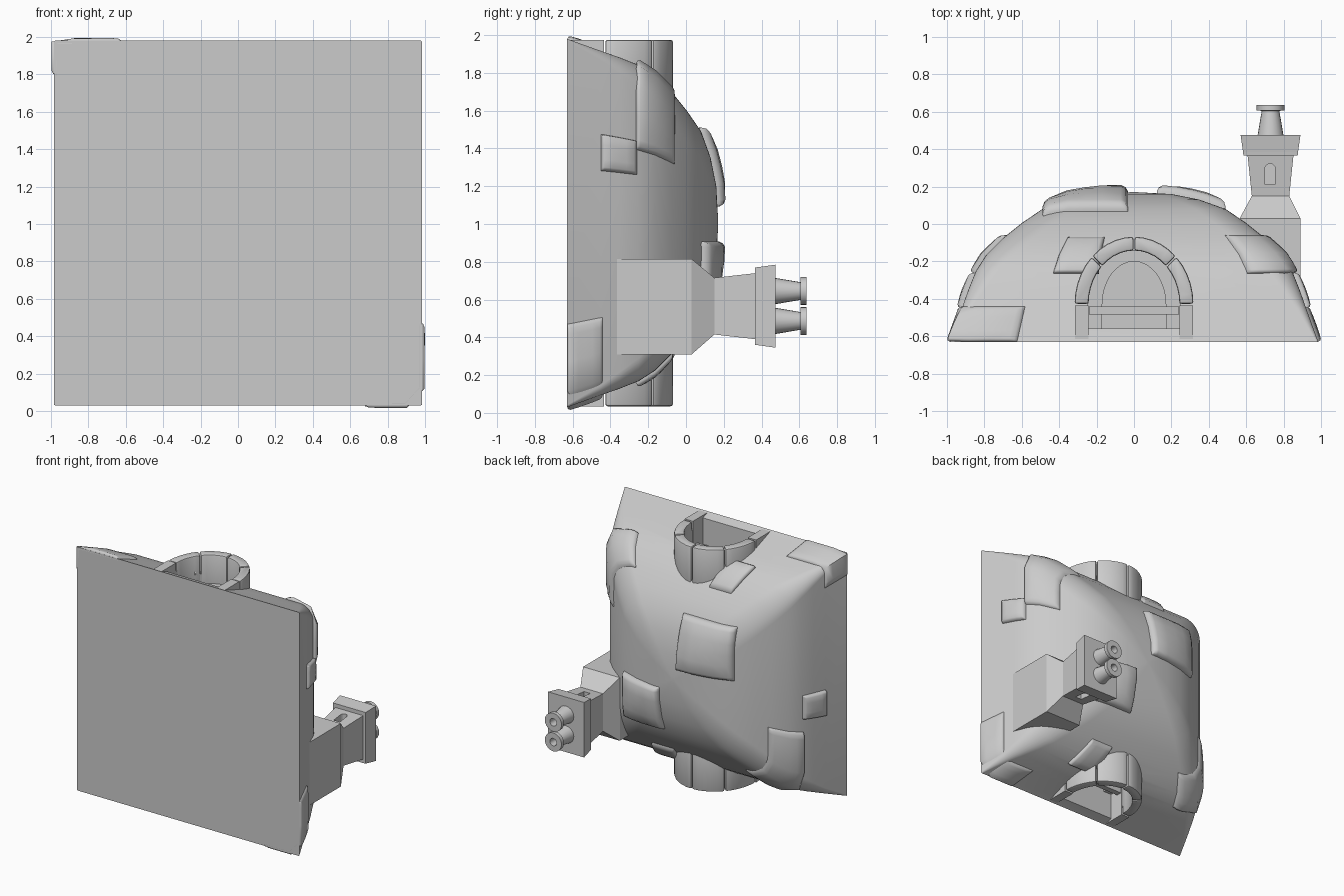
import bpy, bmesh, math
from mathutils import Vector
from mathutils.bvhtree import BVHTree

if "Cube" in bpy.data.objects:
    bpy.data.objects.remove(bpy.data.objects["Cube"])

ZC = 1.005  # depth centre of the dome; the hut's "up" is +y


def make(name, verts, faces, angle=None):
    me = bpy.data.meshes.new(name)
    me.from_pydata([tuple(v) for v in verts], [], faces)
    bm = bmesh.new()
    bm.from_mesh(me)
    bmesh.ops.recalc_face_normals(bm, faces=bm.faces)
    bm.to_mesh(me)
    bm.free()
    ob = bpy.data.objects.new(name, me)
    bpy.context.collection.objects.link(ob)
    if angle:
        smooth(ob, angle)
    return ob


def select(ob):
    bpy.ops.object.select_all(action='DESELECT')
    ob.select_set(True)
    bpy.context.view_layer.objects.active = ob


def smooth(ob, angle):
    select(ob)
    bpy.ops.object.shade_smooth_by_angle(angle=math.radians(angle))


def loft(name, rings, angle=None, close=False):
    n = len(rings[0])
    m = len(rings)
    verts = [v for r in rings for v in r]
    faces = []
    for i in range(m if close else m - 1):
        for j in range(n):
            k = (j + 1) % n
            i2 = (i + 1) % m
            faces.append((i * n + j, i * n + k, i2 * n + k, i2 * n + j))
    if not close:
        faces += [tuple(range(n)), tuple(range((m - 1) * n, m * n))]
    return make(name, verts, faces, angle)


def prism(name, pts, z0, z1):
    return loft(name, [[(x, y, z) for x, y in pts] for z in (z0, z1)])


def box(name, x0, x1, y0, y1, z0, z1):
    return prism(name, [(x0, y0), (x1, y0), (x1, y1), (x0, y1)], z0, z1)


def modify(ob, kind, **kw):
    m = ob.modifiers.new(kind.lower(), kind)
    for k, v in kw.items():
        setattr(m, k, v)
    select(ob)
    bpy.ops.object.modifier_apply(modifier=m.name)


def cut(ob, cutter):
    modify(ob, 'BOOLEAN', operation='DIFFERENCE', solver='EXACT', object=cutter)
    bpy.data.objects.remove(cutter)


# Dome: stacked rounded squares, rounder towards the top
def section(g, y, r, seg=8):
    pts = []
    for q in range(4):
        c = math.radians(90 * q)
        for i in range(seg + 1):
            a = c + math.pi / 2 * i / seg
            s = [(1, 1), (-1, 1), (-1, -1), (1, -1)][q]
            x = s[0] * (g - r) + r * math.cos(a)
            z = s[1] * (g - r) + r * math.sin(a)
            pts.append((x, y, ZC + z * 0.99))
    return pts


PROFILE = [(.985, -.63), (.92, -.45), (.885, -.35), (.845, -.25), (.79, -.165), (.7, -.075),
           (.6, .005), (.49, .08), (.35, .13), (.2, .16), (.02, .17)]
dome = loft("dome", [section(g, y, g * (.01 + .45 * i / 10)) for i, (g, y) in enumerate(PROFILE)])
bm = bmesh.new()
bm.from_mesh(dome.data)
tree = BVHTree.FromBMesh(bm)
bm.free()

# Stones: cushioned patches projected on the dome
STEPS = [(-1, -.02), (-.985, .008), (-.93, .022), (-.82, .03), (-.4, .034), (0, .035),
         (.4, .034), (.82, .03), (.93, .022), (.985, .008), (1, -.02)]


def stone(name, ray, height=1.0):
    n = len(STEPS)
    verts = []
    for u, wu in STEPS:
        for v, wv in STEPS:
            o, d = ray(u / 2 + .5, v / 2 + .5)
            hit, nor, _, _ = tree.ray_cast(o, d)
            out = d if d.y == 0 else -d
            if nor.dot(out) < 0:
                nor = -nor
            if d.y == 0:
                nor = Vector((nor.x, nor.y * .5, nor.z))
            verts.append(hit + (nor + out).normalized() * min(wu, wv) * height)
    faces = [(i * n + j, i * n + j + 1, (i + 1) * n + j + 1, (i + 1) * n + j)
             for i in range(n - 1) for j in range(n - 1)]
    return make(name, verts, faces, 60)


def side_stone(name, p0, p1, y0, y1, height=1.0):
    a0, a1 = math.atan2(p0[1], p0[0]), math.atan2(p1[1], p1[0])

    def ray(u, v):
        a = a0 + (a1 - a0) * u
        return Vector((0, y0 + (y1 - y0) * v, ZC)), Vector((math.cos(a), 0, math.sin(a)))
    stone(name, ray, height)


def top_stone(name, x0, x1, z0, z1):
    stone(name, lambda u, v: (Vector((x0 + (x1 - x0) * u, 1, z0 + (z1 - z0) * v)), Vector((0, -1, 0))), 1.5)


side_stone("corner_stone_right", (.84, .38), (.6, .84), -.265, -.06)
side_stone("corner_stone_left", (-.84, -.35), (-.6, -.84), -.265, -.06)
side_stone("base_stone_left", (-.98, .79), (-.62, .97), -.629, -.44, .7)
side_stone("base_stone_right", (.98, -.53), (.67, -.97), -.629, -.44, .7)
side_stone("small_stone_right", (.9, .27), (.9, .46), -.45, -.26)
side_stone("small_stone_left", (-.9, -.27), (-.9, -.07), -.45, -.26)
side_stone("door_stone_front", (-.43, .84), (-.19, .84), -.265, -.07)
side_stone("door_stone_back", (.43, -.84), (.19, -.84), -.265, -.07)
top_stone("top_stone_large", -.49, -.03, 1.09, 1.51)
top_stone("top_stone_small", .12, .49, .55, .91)


# Doorways at both ends
def arch(rx, ry, base, n=16):
    a = [math.pi * i / n for i in range(n + 1)]
    return [(rx, base)] + [(rx * math.cos(t), -.43 + ry * math.sin(t)) for t in a] + [(-rx, base)]


def band(a0, a1, outer, inner, n=5):
    def pts(r):
        return [(r[0] * math.cos(t), -.43 + r[1] * math.sin(t))
                for t in [math.radians(a0 + (a1 - a0) * i / n) for i in range(n + 1)]]
    return pts(outer) + pts(inner)[::-1]


for side, s in (("front", 1), ("back", -1)):
    def zz(d):
        return ZC + s * d
    cut(dome, prism("cutter", arch(.245, .29, -.56), zz(.62), zz(1.2)))
    # arch stones
    angles = [0, 45, 90, 135, 180]
    for i in range(4):
        b = prism(f"arch_stone_{side}", band(angles[i] + .6, angles[i + 1] - .6, (.318, .362), (.243, .288)),
                  zz(.58), zz(.97))
        modify(b, 'BEVEL', width=.012, segments=2, limit_method='ANGLE', angle_limit=.9)
        smooth(b, 40)
    for m in (-1, 1):
        box(f"arch_leg_{side}", *sorted((m * .243, m * .316)), -.63, -.435, zz(.6), zz(.97))
    # inner frame and bars
    o, i_ = arch(.25, .295, -.56), arch(.17, .23, -.56)
    prism(f"door_frame_{side}", o + i_[::-1], zz(.61), zz(.74))
    box(f"door_bar_{side}", -.24, .24, -.485, -.44, zz(.68), zz(.78))
smooth(dome, 35)


# Chimney: stacked rectangular sections
def rect(y, x0, x1, z0, z1):
    return [(x0, y, z0), (x1, y, z0), (x1, y, z1), (x0, y, z1)]


chimney = loft("chimney", [
    rect(-.37, .565, .89, .31, .815), rect(.03, .565, .89, .31, .815),
    rect(.15, .63, .83, .415, .715), rect(.37, .607, .853, .39, .74)])
for z in (.395, .735):
    win = [(.755, .21), (.755, .295)] + [(.7275 + .0275 * math.cos(t), .295 + .0275 * math.sin(t))
           for t in [math.pi * k / 8 for k in range(1, 8)]] + [(.70, .295), (.70, .21)]
    cut(chimney, prism("cutter", win, z - .06, z + .06))
loft("chimney_cap", [rect(.365, .585, .875, .36, .77), rect(.385, .583, .877, .358, .772),
                     rect(.475, .57, .89, .345, .785)])

# Chimney pots
POT = [(.07, .47), (.047, .605), (.074, .607), (.074, .637), (.03, .637), (.026, .55)]
for z in (.487, .645):
    loft("chimney_pot", [[(.73 + r * math.cos(t), y, z + r * math.sin(t))
                          for t in [math.tau * k / 20 for k in range(20)]] for r, y in POT], 35)
